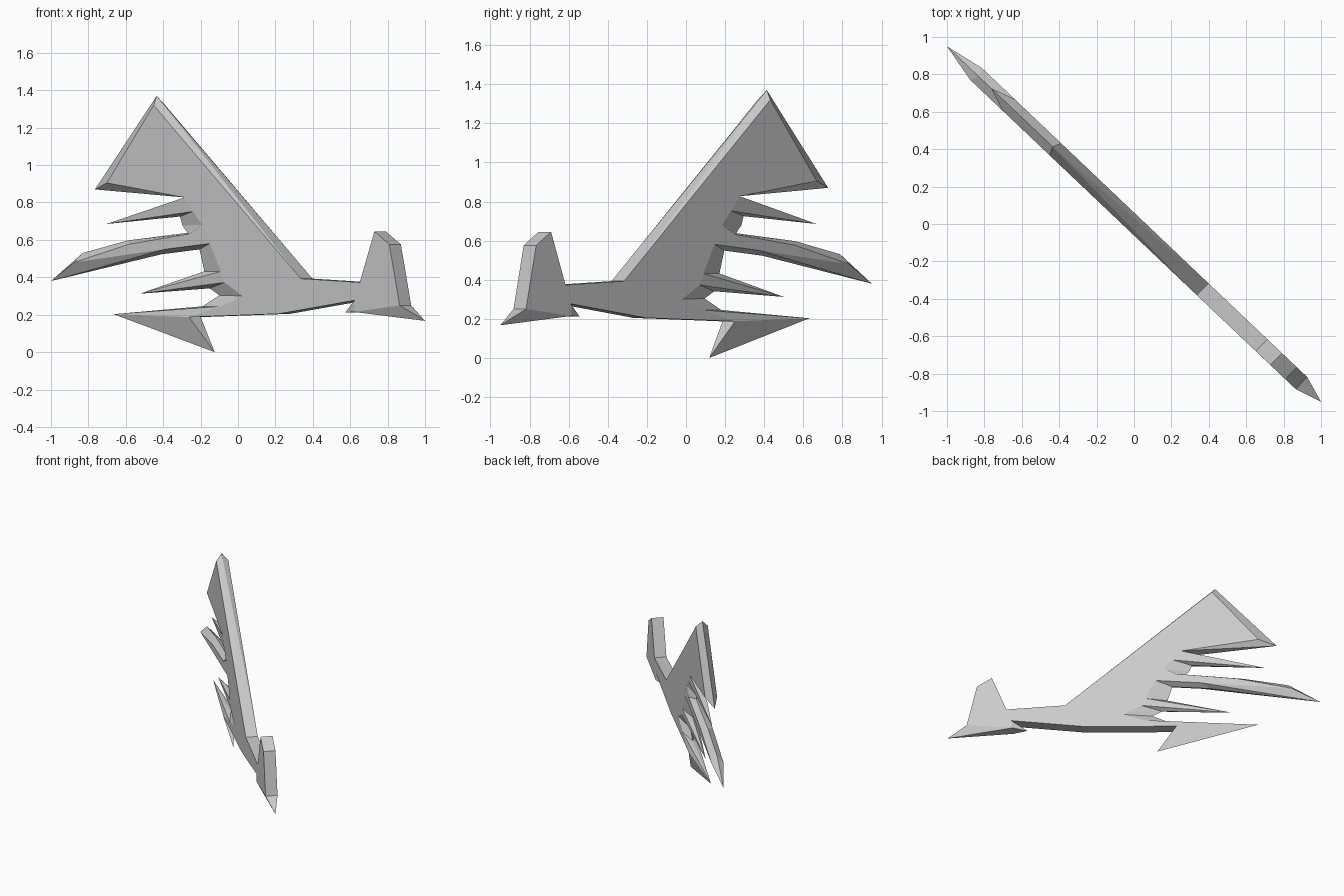
import bpy, bmesh
from mathutils import Vector
from mathutils.geometry import tessellate_polygon

if "Cube" in bpy.data.objects:
    bpy.data.objects.remove(bpy.data.objects["Cube"])

HALF = Vector((0.031, 0.032, 0))   # half thickness, across the diagonal plate

# Outline of the plate. ((u, z) of the flat face or None, (u, z) of the centre ridge or None)
WING = [((-.42, 1.32), (-.435, 1.37)), ((-.67, .905), (-.765, .87)), ((-.255, .827), None)]
FEATHERS = [
    (None, (-.703, .685)), ((-.21, .752), (-.31, .725)), ((-.16, .68), (-.297, .677)),
    ((-.23, .632), (-.27, .638)), ((-.55, .577), (-.59, .597)), ((-.845, .48), (-.83, .53)),
    (None, (-1, .38)), ((-.36, .55), (-.41, .523)), ((-.12, .581), (-.206, .549)),
    ((-.06, .432), (-.18, .432)), (None, (-.527, .312)), ((-.04, .373), (-.152, .341)),
    ((.055, .30), (-.1, .304)), ((-.06, .245), (-.19, .245))]
FIN = [(None, (-.665, .203)), (None, (-.125, 0)), ((-.23, .187), None)]
BELLY = [((.25, .205), None), ((.655, .277), None)]
TAIL = [(None, (.572, .211)), ((.65, .215), None), (None, (1.0, .167)), ((.895, .25), None),
        ((.84, .576), None), ((.76, .645), None), ((.682, .373), None), ((.367, .393), None)]

bm = bmesh.new()


def vert(p, side):
    return bm.verts.new(Vector((p[0], -.95 * p[0], p[1])) + HALF * side)


def face(*vs):
    vs = [v for v in vs if v]
    if len(vs) > 2:
        bm.faces.new(vs)


# Each point becomes (front, ridge, back)
pts = []
for flat, ridge in WING + FEATHERS + FIN + BELLY + TAIL:
    pts.append((vert(flat, -1) if flat else None,
                vert(ridge, 0) if ridge else None,
                vert(flat, 1) if flat else None))
n = len(pts)

# Bevelled or square rim between neighbouring points
for i in range(n):
    a, b = pts[i], pts[(i + 1) % n]
    if a[1] or b[1]:
        for s in (0, 2):
            face(a[s], a[1], b[1], b[s])
    if not (a[1] and b[1]):
        ra = [a[1]] if a[1] else [a[0], a[2]]
        rb = [b[1]] if b[1] else [b[2], b[0]]
        face(*ra, *rb)

# Flat faces, plus the tapering triangles that run out to the thin tips
for s in (0, 2):
    core = [p[s] for p in pts if p[s]]
    for tri in tessellate_polygon([[Vector((v.co.x, v.co.z, 0)) for v in core]]):
        face(*[core[k] for k in tri])
    for i in range(n):
        if not pts[i][s]:
            j = i
            while not pts[j % n][s]:
                j += 1
            before = pts[i - 1][s] or pts[i - 1][1]
            face(before, pts[i][1], pts[j % n][s])

bmesh.ops.recalc_face_normals(bm, faces=bm.faces)
mesh = bpy.data.meshes.new("winged_plate")
bm.to_mesh(mesh)
bm.free()
bpy.context.collection.objects.link(bpy.data.objects.new("winged_plate", mesh))
